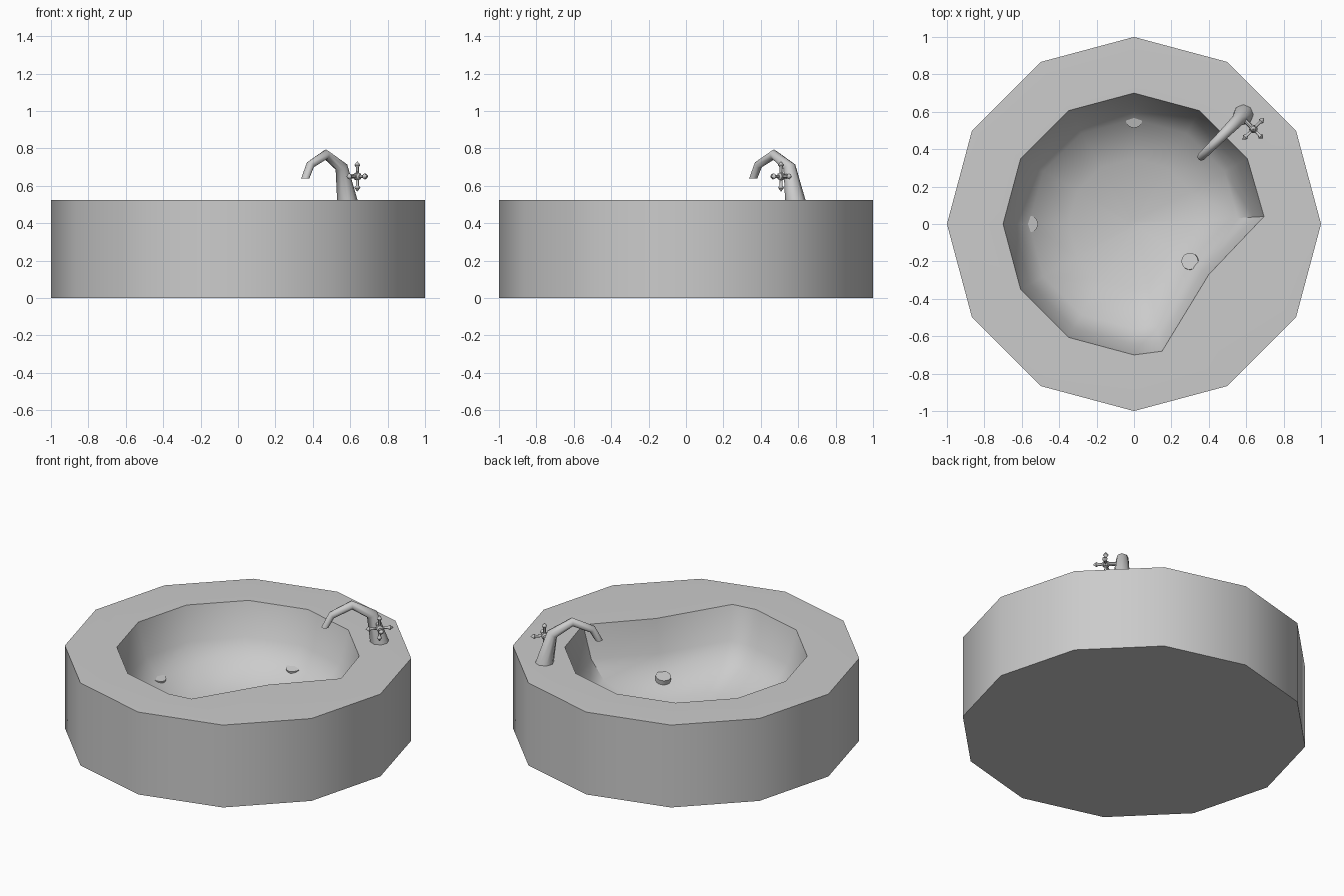
import bpy, math
from math import cos, sin, radians, pi
from mathutils import Vector

if "Cube" in bpy.data.objects:
    bpy.data.objects.remove(bpy.data.objects["Cube"])


def loft(name, rings, angle=40, smooth=True):
    """Skin equal-sized rings of points and cap both ends."""
    n = len(rings[0])
    verts = [tuple(p) for r in rings for p in r]
    faces = [list(range(n))[::-1]]
    for k in range(len(rings) - 1):
        for i in range(n):
            j = (i + 1) % n
            faces.append([k * n + i, k * n + j, (k + 1) * n + j, (k + 1) * n + i])
    last = (len(rings) - 1) * n
    faces.append([last + i for i in range(n)])
    me = bpy.data.meshes.new(name)
    me.from_pydata(verts, [], faces)
    ob = bpy.data.objects.new(name, me)
    bpy.context.collection.objects.link(ob)
    if smooth:
        bpy.ops.object.select_all(action='DESELECT')
        bpy.context.view_layer.objects.active = ob
        ob.select_set(True)
        bpy.ops.object.shade_smooth_by_angle(angle=radians(angle))
    return ob


def circle(center, normal, side, r, n):
    """Ring of n points around a normal; side fixes the start direction."""
    u = Vector(side).normalized()
    w = Vector(normal).normalized()
    v = w.cross(u).normalized()
    u = v.cross(w)
    return [Vector(center) + r * (cos(2 * pi * i / n) * u + sin(2 * pi * i / n) * v)
            for i in range(n)]


# tub: twelve-sided shell whose bowl has a seat corner at the front right
def ring12(r, z):
    return circle((0, 0, z), (0, 0, 1), (1, 0, 0), r, 12)


outline = ring12(0.7, 0)
outline[0] = Vector((0.695, 0.04, 0))
outline[10] = Vector((0.15, -0.68, 0))
outline[11] = Vector((0.40, -0.27, 0))
bowl = [(1, 0.525), (0.92, 0.32), (0.80, 0.208), (0.5, 0.12), (0.04, 0.085)]
rings = [ring12(1, 0), ring12(1, 0.523), ring12(0.93, 0.525)]
rings += [[Vector((p.x * s, p.y * s, z)) for p in outline] for s, z in bowl]
loft("tub", rings, 50)

# round water jets lying on the bowl floor
for i, (x, y) in enumerate([(0, 0.56), (-0.56, 0), (0.30, -0.20)]):
    tilt = Vector((-x, -y, 0)).normalized() * 0.25 + Vector((0, 0, 1))
    tilt.normalize()
    c = Vector((x, y, 0.205))
    loft(f"jet_{i + 1}", [circle(c + tilt * h, tilt, (-y, x, 0), 0.045, 20)
                          for h in (-0.02, 0.01)])

# spout: tapered bent tube along the diagonal (d = x = y)
path = [(0.585, 0.52, 0.055), (0.553, 0.70, 0.034), (0.47, 0.767, 0.027),
        (0.387, 0.712, 0.023), (0.36, 0.64, 0.022)]
normals = [(0, 1), (-0.55, 0.83), (-1, 0), (-0.8, -0.6), (0, -1)]
loft("spout", [circle((d, d, z), (a, a, b * 1.41), (1, -1, 0), r, 8)
               for (d, z, r), (a, b) in zip(path, normals)], 50)

# cross handle: axle plus arms with pointed diamond ends
hub = Vector((0.638, 0.508, 0.65))
out = Vector((1, -1, 0)).normalized()
along = Vector((1, 1, 0)).normalized()
up = Vector((0, 0, 1))
loft("handle_axle", [circle(hub + out * t, out, up, r, 8)
                     for t, r in [(-0.10, 0.012), (-0.02, 0.012), (-0.012, 0.02),
                                  (0.012, 0.02), (0.02, 0.01)]])
arm = [(0, 0.008), (0.052, 0.008), (0.064, 0.016), (0.085, 0.001)]
arms = {"front": out, "back_side": along, "front_side": -along, "top": up, "bottom": -up}
for label, d in arms.items():
    side = up if abs(d.z) < 0.5 else out
    k = 0.85 if d == out else 0.95
    loft("handle_arm_" + label, [circle(hub + d * t * k, d, side, r, 8) for t, r in arm])
